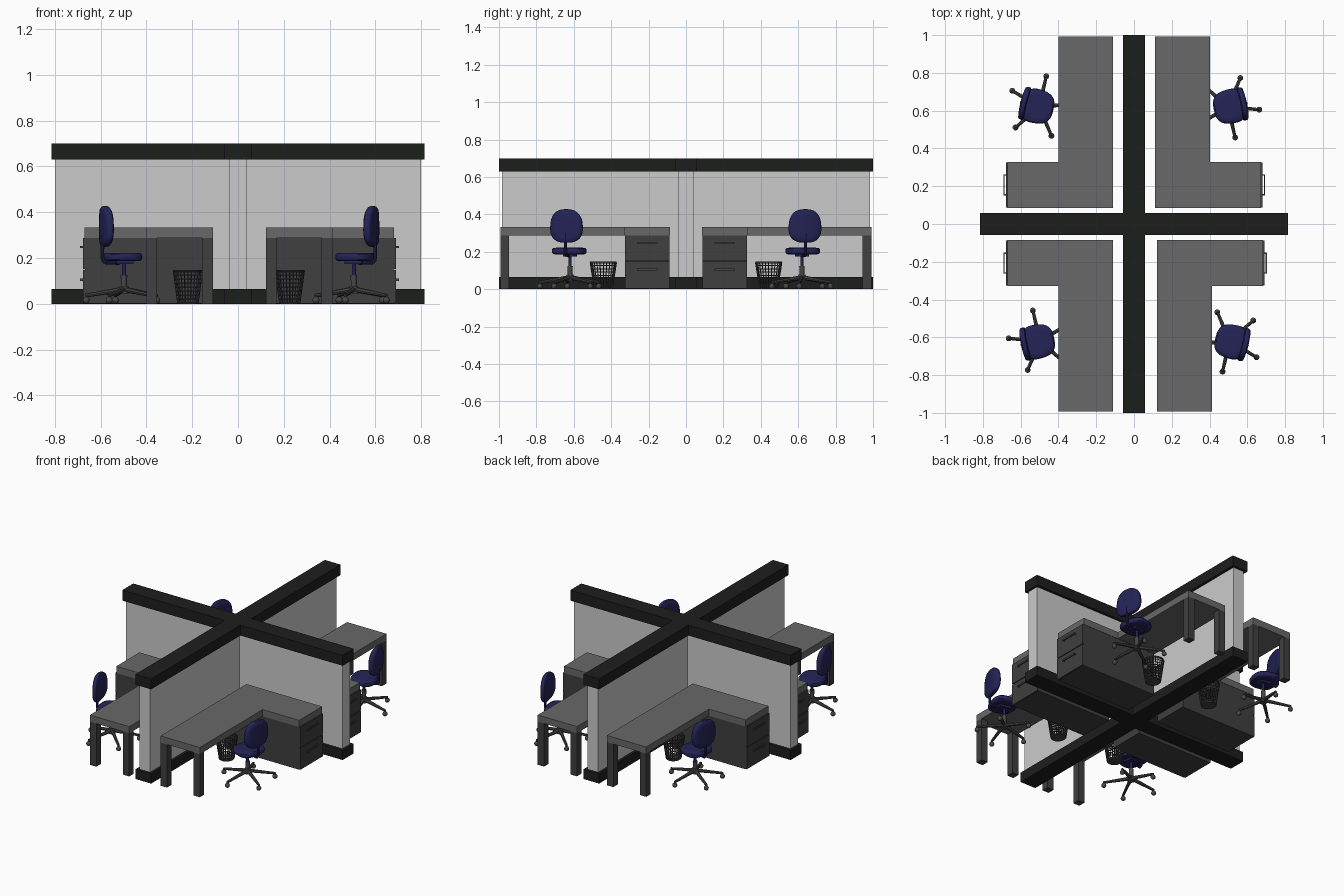
import bpy, bmesh
from math import pi, cos, sin, radians
from mathutils import Matrix, Vector

if "Cube" in bpy.data.objects:
    bpy.data.objects.remove(bpy.data.objects["Cube"])


def material(name, *rgb):
    m = bpy.data.materials.new(name)
    m.diffuse_color = (*rgb, 1)
    m.use_nodes = True
    m.node_tree.nodes["Principled BSDF"].inputs["Base Color"].default_value = m.diffuse_color
    return m


navy = material("navy_fabric", .017, .017, .095)
black = material("black_trim", .012, .013, .012)
grey = material("worktop_grey", .14, .14, .14)
dark = material("cabinet_grey", .05, .05, .05)
metal = material("dark_metal", .065, .065, .065)
mesh_grey = material("basket_grey", .05, .05, .05)


def add(name, bm, M=Matrix(), mat=None, smooth=False):
    bm.transform(M)
    bmesh.ops.recalc_face_normals(bm, faces=bm.faces[:])
    me = bpy.data.meshes.new(name)
    bm.to_mesh(me)
    bm.free()
    if smooth:
        me.shade_smooth()
        me.set_sharp_from_angle(angle=radians(40))
    if mat:
        me.materials.append(mat)
    ob = bpy.data.objects.new(name, me)
    bpy.context.collection.objects.link(ob)
    return ob


def box(bm, lo, hi):
    lo, hi = Vector(lo), Vector(hi)
    M = Matrix.Translation((lo + hi) / 2) @ Matrix.Diagonal((*(hi - lo), 1))
    bmesh.ops.create_cube(bm, size=1, matrix=M)


def rod(bm, p, q, r1, r2, seg=12):
    p, q = Vector(p), Vector(q)
    d = q - p
    M = Matrix.Translation((p + q) / 2) @ d.to_track_quat('Z', 'Y').to_matrix().to_4x4()
    bmesh.ops.create_cone(bm, cap_ends=True, segments=seg, radius1=r1, radius2=r2,
                          depth=d.length, matrix=M)


def prism(pts, z0, z1):
    bm = bmesh.new()
    f = bm.faces.new([bm.verts.new((x, y, z0)) for x, y in pts])
    r = bmesh.ops.extrude_face_region(bm, geom=[f])
    for v in r["geom"]:
        if isinstance(v, bmesh.types.BMVert):
            v.co.z = z1
    # keep the underside closed
    if not any(all(abs(v.co.z - z0) < 1e-6 for v in g.verts) for g in bm.faces):
        bm.faces.new([v for v in bm.verts if abs(v.co.z - z0) < 1e-6])
    return bm


def cross(ax, ay, t):
    return [(ax, -t), (ax, t), (t, t), (t, ay), (-t, ay), (-t, t),
            (-ax, t), (-ax, -t), (-t, -t), (-t, -ay), (t, -ay), (t, -t)]


def loft(rings, caps=True):
    bm = bmesh.new()
    rows = [[bm.verts.new(p) for p in ring] for ring in rings]
    n = len(rows[0])
    for a, b in zip(rows, rows[1:]):
        for i in range(n):
            j = (i + 1) % n
            bm.faces.new((a[i], a[j], b[j], b[i]))
    if caps:
        bm.faces.new(rows[0][::-1])
        bm.faces.new(rows[-1])
    return bm


def cushion(hu, hv, hw, taper, bow, power, n=36):
    """Padded slab in (u, v, w): superellipse outline with rounded rim."""
    layers = [(.3, -1), (.65, -1), (.9, -.95), (.98, -.6), (1, 0),
              (.98, .6), (.9, .95), (.65, 1), (.3, 1)]
    rings = []
    for s, w in layers:
        ring = []
        for i in range(n):
            c, d = cos(2 * pi * i / n), sin(2 * pi * i / n)
            u = abs(c) ** power * (1 if c > 0 else -1) * s
            v = abs(d) ** power * (1 if d > 0 else -1) * s * (1 + taper * u)
            ring.append((hu * u, hv * v, hw * w - bow * v * v))
        rings.append(ring)
    return loft(rings)


# Crossed partition walls with base and top rails
add("partition_base_rail", prism(cross(.815, 1, .058), 0, .065), mat=black)
add("partition_panels", prism(cross(.80, .985, .04), .065, .63))
add("partition_top_rail", prism(cross(.815, 1, .058), .63, .70), mat=black)


def desk(sx, sy, dx):
    M = Matrix.Diagonal((sx, sy, 1, 1)) @ Matrix.Translation((dx, 0, 0))
    # L-shaped worktop
    add("desk_top", prism([(.112, .085), (.672, .085), (.672, .328), (.402, .328),
                           (.402, .992), (.112, .992)], .288, .333), M, grey)
    # End legs
    bm = bmesh.new()
    for x in (.112, .355):
        box(bm, (x, .945, 0), (x + .047, .992, .288))
    add("desk_legs", bm, M, dark)
    # Cabinet under the return
    bm = bmesh.new()
    box(bm, (.114, .087, .002), (.670, .326, .288))
    add("cabinet", bm, M, dark)
    # Drawer fronts and pull handles
    bm, hm = bmesh.new(), bmesh.new()
    for z0, z1, h in ((.004, .147, .105), (.152, .288, .248)):
        box(bm, (.670, .087, z0), (.680, .326, z1))
        box(hm, (.687, .152, h - .005), (.693, .262, h + .005))
        for y in (.152, .256):
            box(hm, (.680, y, h - .005), (.687, y + .006, h + .005))
    add("drawer_fronts", bm, M, dark)
    add("drawer_handles", hm, M, metal)


def basket(x, y):
    M = Matrix.Translation((x, y, 0))
    n, rows = 24, 8

    def ring(t, k=0, dz=0):
        rx, ry = .043 + .019 * t + k, .047 + .022 * t + k
        return [(rx * cos(2 * pi * i / n), ry * sin(2 * pi * i / n), .004 + .139 * t + dz)
                for i in range(n)]
    # Lattice wall
    ob = add("basket_lattice", loft([ring(i / rows) for i in range(rows + 1)], False),
             M, mesh_grey)
    mod = ob.modifiers.new("lattice", 'WIREFRAME')
    mod.thickness = .008
    mod.use_even_offset = False
    # Rim and floor
    rim = [ring(1, k, dz) for k, dz in ((.002, -.007), (.002, .004), (-.003, .004),
                                        (-.003, -.007), (.002, -.007))]
    bm = loft(rim, False)
    bmesh.ops.remove_doubles(bm, verts=bm.verts[:], dist=1e-5)
    add("basket_rim", bm, M, mesh_grey, True)
    add("basket_floor", loft([ring(0, 0, -.004), ring(0, 0, .004)]), M, mesh_grey)


def chair(x, y, ang):
    # Local frame: +x points from the desk toward the backrest
    M = Matrix.Translation((x, y, 0)) @ Matrix.Rotation(radians(ang), 4, 'Z')
    add("chair_seat", cushion(.083, .09, .018, .08, 0, .7),
        M @ Matrix.Translation((.006, 0, .204)), navy, True)
    stand = Matrix(((0, 0, 1, .085), (0, 1, 0, 0), (1, 0, 0, .338), (0, 0, 0, 1)))
    add("chair_backrest", cushion(.09, .089, .017, -.06, .008, .78),
        M @ stand, navy, True)
    # Back support bracket
    bm = bmesh.new()
    path = [(.02, 0, .178), (.085, 0, .180), (.097, 0, .195), (.095, 0, .30)]
    for p, q in zip(path, path[1:]):
        rod(bm, p, q, .008, .008, 8)
    add("chair_back_support", bm, M, navy, True)
    # Column, collar and seat plate
    bm = bmesh.new()
    rod(bm, (0, 0, .10), (0, 0, .185), .009, .009, 16)
    box(bm, (-.035, -.03, .174), (.04, .03, .188))
    add("chair_column", bm, M, navy, True)
    bm = bmesh.new()
    rod(bm, (0, 0, .045), (0, 0, .078), .022, .019, 16)
    rod(bm, (0, 0, .075), (0, 0, .125), .012, .015, 16)
    # Five-arm star base with casters
    cm = bmesh.new()
    for k in range(5):
        a = radians(-17 + 72 * k)
        c, s = cos(a), sin(a)
        rod(bm, (.01 * c, .01 * s, .062), (.167 * c, .167 * s, .036), .012, .008, 8)
        bmesh.ops.create_uvsphere(cm, u_segments=12, v_segments=8, radius=.0155,
                                  matrix=Matrix.Translation((.166 * c, .166 * s, .0155)))
        rod(cm, (.166 * c, .166 * s, .02), (.166 * c, .166 * s, .04), .006, .006, 8)
    add("chair_star_base", bm, M, metal, True)
    add("chair_casters", cm, M, metal, True)


# Four workstations: side signs, desk shift, chair turn and position
for sx, sy, dx, turn, cx in ((1, 1, 0, 12, .498), (1, -1, .01, -14, .506),
                             (-1, 1, -.002, 166, .502), (-1, -1, -.002, 192, .498)):
    desk(sx, sy, dx)
    chair(sx * cx, sy * .62, turn)
    basket(sx * (.22 + dx * .6), sy * .442)
